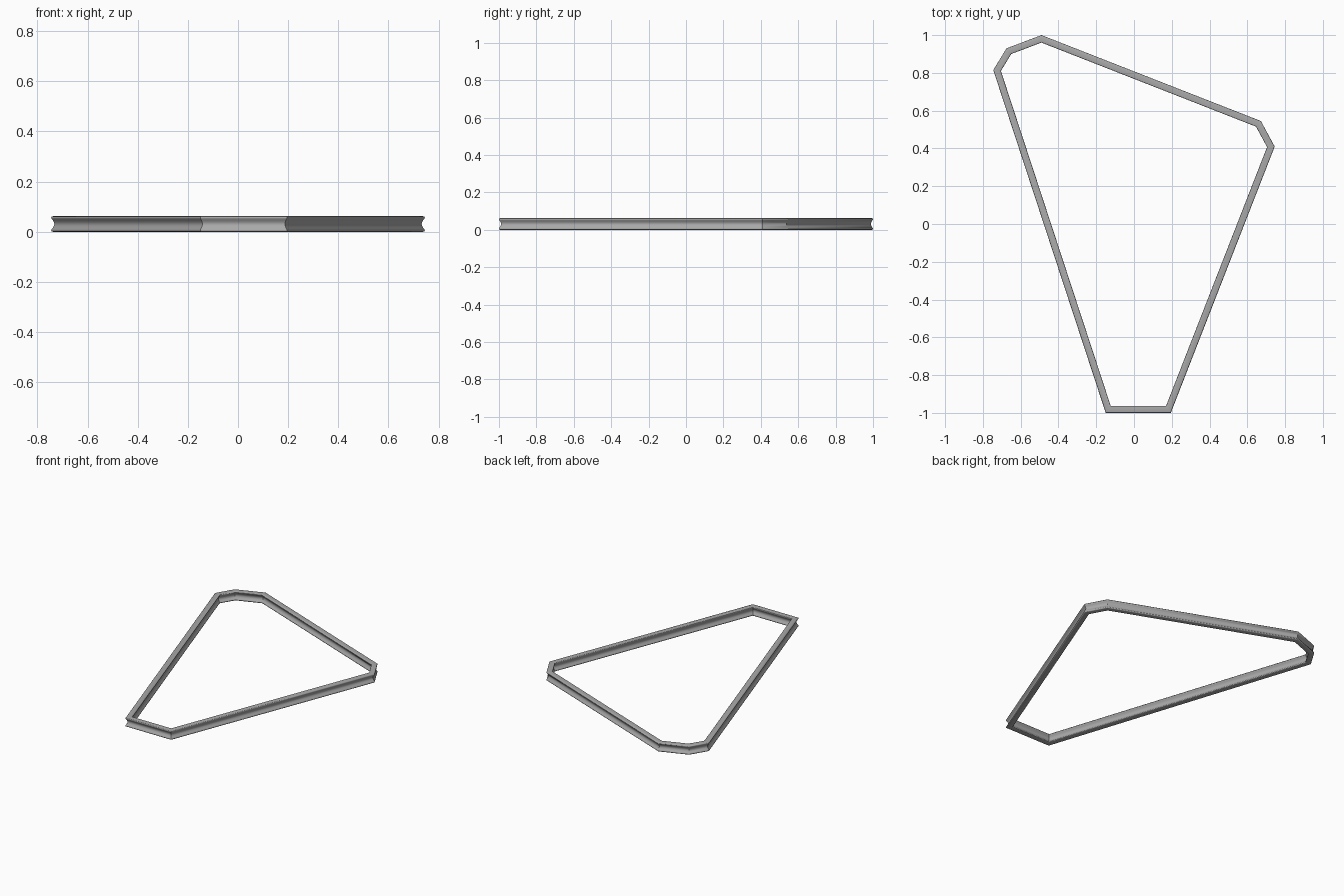
import bpy, bmesh, math
from mathutils import Vector

cube = bpy.data.objects.get("Cube")
if cube:
    bpy.data.objects.remove(cube, do_unlink=True)

WIDTH, HEIGHT = 0.037, 0.062

# Outer outline of the frame, counter-clockwise from above
outline = [Vector(p) for p in [(-0.15, -1.0), (0.195, -1.0), (0.745, 0.41), (0.672, 0.545),
                               (-0.49, 1.0), (-0.675, 0.93), (-0.745, 0.815)]]


def rail_profile():
    """Closed section (inward distance, z): rounded lips with a hollow on both sides."""
    lip, depth = 0.006, 0.010
    half = []
    for i in range(5):                       # rounded lower lip
        a = math.radians(-90 - 32 * i)
        half.append((lip + lip * math.cos(a), lip + lip * math.sin(a)))
    z0 = half[-1][1]
    for i in range(1, 8):                    # hollow
        t = i / 8
        half.append((half[4][0] + depth * math.sin(math.pi * t), z0 + (HEIGHT - 2 * z0) * t))
    half += [(d, HEIGHT - z) for d, z in reversed(half[:5])]
    return half + [(WIDTH - d, z) for d, z in reversed(half)]


def inward_miter(i):
    """Offset direction at a corner that keeps the rail width even."""
    before = (outline[i] - outline[i - 1]).normalized()
    after = (outline[(i + 1) % len(outline)] - outline[i]).normalized()
    n1, n2 = Vector((-before.y, before.x)), Vector((-after.y, after.x))
    return (n1 + n2) / (1 + n1.dot(n2))


# Sweep the section round the outline
bm = bmesh.new()
section = rail_profile()
rings = []
for i, corner in enumerate(outline):
    m = inward_miter(i)
    rings.append([bm.verts.new((*(corner + m * d), z)) for d, z in section])
for i, ring in enumerate(rings):
    nxt = rings[(i + 1) % len(rings)]
    for j in range(len(section)):
        k = (j + 1) % len(section)
        bm.faces.new((ring[j], ring[k], nxt[k], nxt[j]))
bmesh.ops.recalc_face_normals(bm, faces=bm.faces)
mesh = bpy.data.meshes.new("frame_rail")
bm.to_mesh(mesh)
bm.free()
frame = bpy.data.objects.new("frame_rail", mesh)
bpy.context.collection.objects.link(frame)

# Plain grey finish
grey = bpy.data.materials.new("plain_grey")
grey.use_nodes = True
colour = (0.4, 0.4, 0.4, 1)
grey.diffuse_color = colour
grey.node_tree.nodes["Principled BSDF"].inputs["Base Color"].default_value = colour
mesh.materials.append(grey)

bpy.ops.object.select_all(action="DESELECT")
frame.select_set(True)
bpy.context.view_layer.objects.active = frame
bpy.ops.object.shade_smooth_by_angle(angle=math.radians(35))
